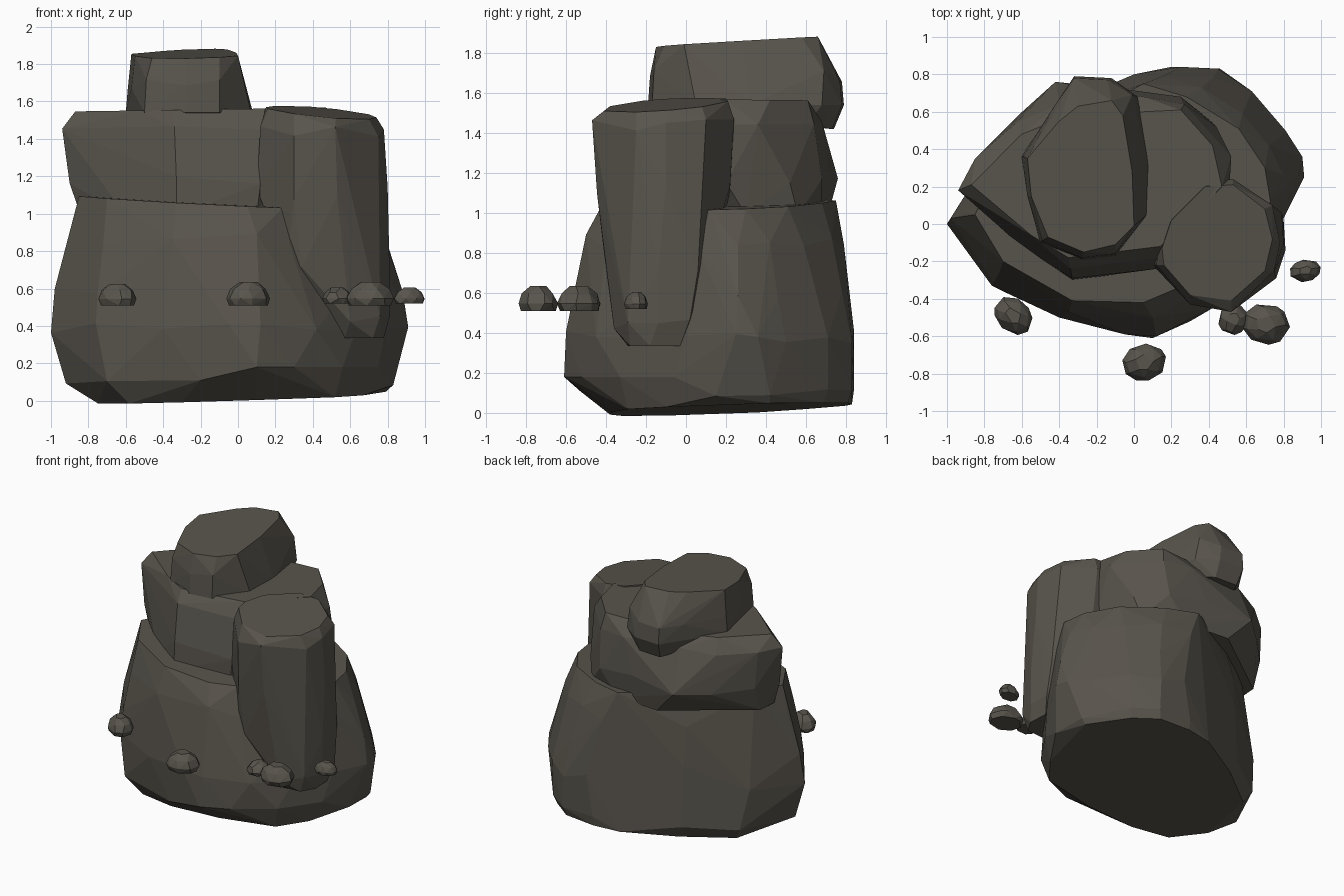
import bpy, bmesh, math, random
from mathutils import Vector

random.seed(4)
stone = bpy.data.materials.new("dark brown grey stone")
stone.diffuse_color = (0.098, 0.089, 0.073, 1)


def hull_rock(name, points):
    """Faceted rock: convex hull around a cloud of points."""
    bm = bmesh.new()
    for p in points:
        bm.verts.new(p)
    res = bmesh.ops.convex_hull(bm, input=bm.verts[:])
    loose = {g for g in res["geom_interior"] + res["geom_unused"]
             if isinstance(g, bmesh.types.BMVert)}
    bmesh.ops.delete(bm, geom=list(loose), context='VERTS')
    bmesh.ops.dissolve_limit(bm, angle_limit=math.radians(2),
                             verts=bm.verts[:], edges=bm.edges[:])
    bmesh.ops.recalc_face_normals(bm, faces=bm.faces[:])
    me = bpy.data.meshes.new(name)
    bm.to_mesh(me)
    bm.free()
    me.materials.append(stone)
    ob = bpy.data.objects.new(name, me)
    bpy.context.collection.objects.link(ob)
    return ob


def ring(outline, z, slope_x=0, slope_y=0, rough=0):
    """Outline placed on a tilted plane, with optional uneven heights."""
    return [Vector((x, y, z + slope_x * x + slope_y * y + random.uniform(-rough, rough)))
            for x, y in outline]


# Large base boulder
base = ring([(.79, .42), (.6, .69), (.44, .81), (.2, .83), (0, .8), (-.36, .6), (-.68, .36),
             (-.75, -.1), (-.58, -.32), (-.3, -.38), (.1, -.37), (.52, -.29), (.67, -.1)],
            .012, .03, .03)
base += ring([(.83, .15), (.82, .42), (.62, .71), (.46, .83), (.2, .84), (-.4, .63), (-.73, .4),
              (-.92, .0), (-.7, -.36), (-.2, -.53)], .1, 0, 0, .02)
base += ring([(.1, -.61), (.3, -.52), (.56, -.33), (.75, -.06)], .18)
base += ring([(.91, .25), (.9, .36), (.81, .5), (.63, .71), (.45, .83), (.25, .84), (-.38, .62),
              (-.78, .35), (-1, 0), (-.76, -.33), (-.4, -.5), (-.05, -.59), (.12, -.6),
              (.42, -.45), (.63, -.22), (.79, .01)], .38, 0, 0, .04)
base += ring([(.88, .26), (.78, .46), (.62, .65), (.42, .78), (.2, .82), (-.4, .6), (-.98, .03),
              (-.75, -.31), (-.38, -.49), (.1, -.55), (.36, -.41), (.76, .02)], .59, 0, 0, .03)
base += ring([(.8, .26), (.72, .42), (.58, .59), (.36, .73), (.15, .79), (-.4, .57), (-.9, .06),
              (-.72, -.26), (-.35, -.47), (.1, -.5), (.28, -.4), (.75, .06)], .86, 0, 0, .04)
base += ring([(.73, .12), (.7, .3), (.56, .51), (.28, .68), (.05, .75), (-.36, .53), (-.75, .25),
              (-.85, .05), (-.7, -.2), (-.33, -.41), (.05, -.42), (.24, -.34), (.5, -.1)],
             1.05, -.05, .02)
hull_rock("base_boulder", base)

# Middle boulder resting on the base
mid = ring([(-.84, .14), (-.83, .29), (-.25, .71), (.1, .68), (.4, .56),
            (.46, .3), (.1, -.24), (-.33, -.3), (-.6, -.12)], .99)
mid += ring([(-.9, .16), (-.83, .36), (-.62, .58), (-.42, .76), (-.05, .72), (.25, .68),
             (.44, .52), (.5, .2), (.12, -.24), (-.33, -.29)], 1.18, 0, 0, .03)
mid += ring([(-.94, .18), (-.85, .35), (-.63, .54), (-.4, .64), (.05, .68), (.27, .64),
             (.52, .36), (.51, .2), (.14, -.18), (-.34, -.24)], 1.46, 0, 0, .02)
mid += ring([(-.87, .21), (-.6, .48), (-.35, .58), (.25, .61), (.42, .42), (.47, .2),
             (.14, -.12), (-.35, -.18), (-.55, -.06)], 1.56, .015, 0)
hull_rock("middle_boulder", mid)

# Cap boulder, overhanging at the back
cap = ring([(-.57, .35), (-.4, .55), (-.3, .63), (-.12, .66), (-.06, .58), (-.01, .28), (0, -.01),
            (-.1, -.11), (-.27, -.15), (-.46, -.07), (-.55, .15)], 1.845, .02, .06)
cap += ring([(-.59, .36), (-.42, .64), (-.32, .78), (-.14, .77), (-.01, .69), (.04, .3),
             (.04, .02), (-.1, -.16), (-.28, -.18), (-.49, -.09), (-.57, .15)], 1.68, 0, 0, .04)
cap += ring([(-.6, .36), (-.32, .79), (-.12, .78), (.02, .68), (.08, .32), (.07, .05),
             (-.1, -.17), (-.27, -.19), (-.5, -.1)], 1.54)
cap += [Vector(p) for p in ((-.3, .74, 1.42), (-.12, .73, 1.42), (-.4, .55, 1.44), (0, .6, 1.44))]
hull_rock("cap_boulder", cap)

# Leaning pillar at the front right
pillar = ring([(.15, -.13), (.2, .02), (.38, .2), (.53, .21), (.7, .08), (.74, -.08), (.7, -.25),
               (.52, -.41), (.3, -.38), (.16, -.22)], 1.595, -.1, .08)
pillar += ring([(.13, -.13), (.2, .03), (.39, .23), (.53, .24), (.74, .1), (.78, -.1), (.75, -.25),
                (.52, -.47), (.3, -.43), (.12, -.22)], 1.44, 0, 0, .03)
pillar += ring([(.1, -.22), (.22, .02), (.42, .22), (.55, .22), (.76, .08), (.8, -.1), (.75, -.26),
                (.53, -.445), (.3, -.42)], 1.12, 0, 0, .04)
pillar += ring([(.26, -.36), (.3, -.1), (.42, .03), (.6, .08), (.79, .06), (.81, -.14), (.75, -.28),
                (.56, -.4), (.34, -.4)], .7, 0, 0, .02)
pillar += ring([(.45, -.2), (.5, -.33), (.55, .0), (.72, .03), (.8, .02), (.81, -.14), (.76, -.29),
                (.6, -.36)], .45, 0, 0, .03)
pillar += ring([(.55, -.18), (.58, -.06), (.77, -.03), (.78, -.18), (.72, -.28), (.57, -.29)], .335)
hull_rock("pillar", pillar)


# Small pebbles: flat underneath, domed on top
def pebble(name, x, y, z, rx, ry, height, turn):
    cloud = []
    for level, size, count in ((0, .88, 8), (.3, 1, 9), (.7, .82, 7), (1, .42, 5)):
        for i in range(count):
            a = 2 * math.pi * (i + random.uniform(-.25, .25)) / count
            u, v = rx * size * math.cos(a), ry * size * math.sin(a)
            cloud.append((x + u * math.cos(turn) - v * math.sin(turn),
                          y + u * math.sin(turn) + v * math.cos(turn), z + height * level))
    hull_rock(name, cloud)


for i, spec in enumerate([(-.645, -.49, .51, .115, .09, .115, -.8),
                          (.055, -.74, .51, .12, .1, .125, .2),
                          (.53, -.51, .52, .085, .08, .085, 1.2),
                          (.705, -.535, .51, .13, .11, .125, -.2),
                          (.915, -.25, .52, .085, .06, .085, .2)]):
    pebble(f"pebble_{i + 1}", *spec)
